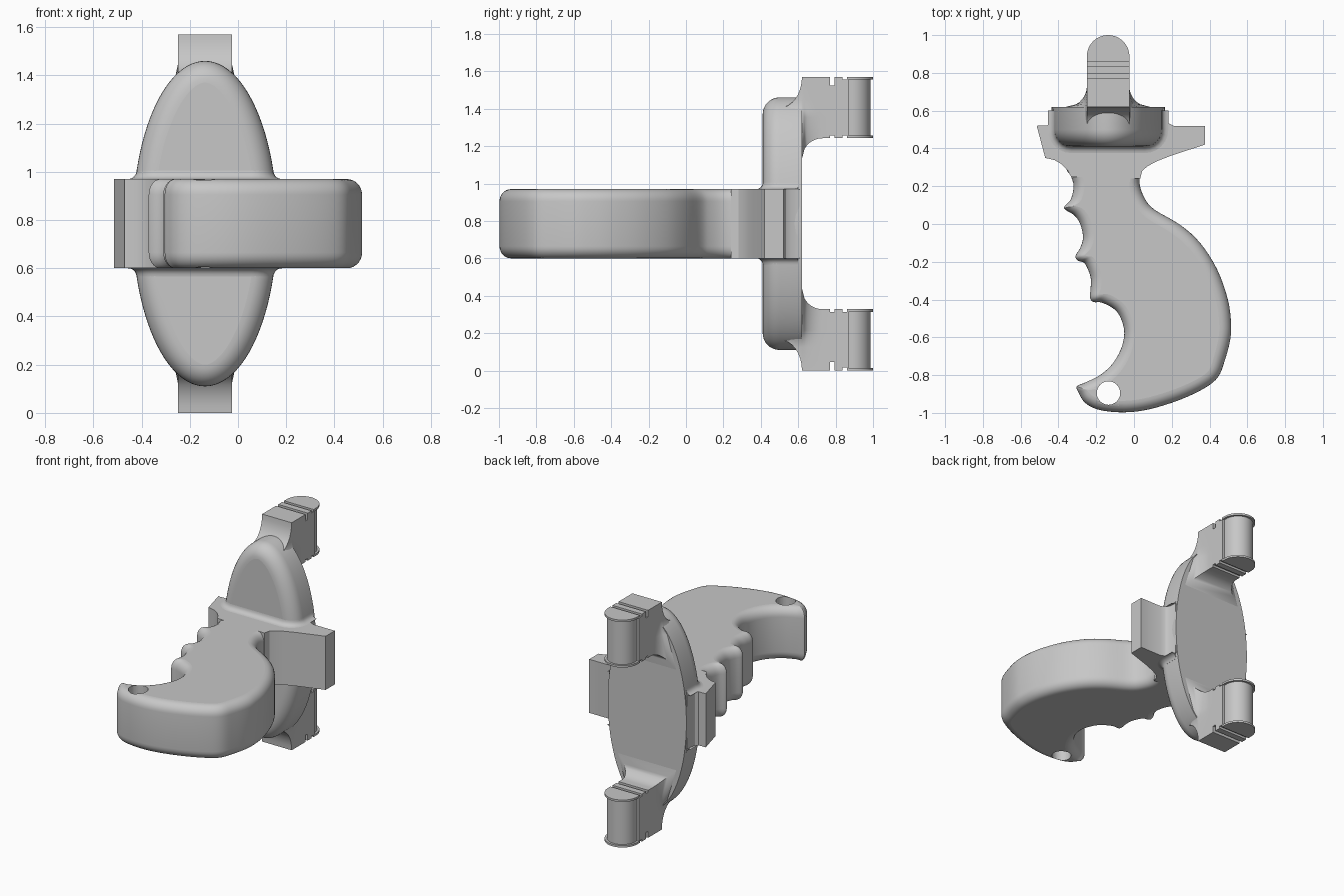
import bpy, bmesh
from math import sin, cos, pi, sqrt, radians
from mathutils import Vector

CX, CZ = -0.137, 0.785      # centre line of the plate and arms
HALF = 0.185                # half thickness of the grip

if "Cube" in bpy.data.objects:
    bpy.data.objects.remove(bpy.data.objects["Cube"], do_unlink=True)

grey = bpy.data.materials.new("light grey")
grey.use_nodes = True
grey.diffuse_color = (0.57, 0.57, 0.57, 1)
grey.node_tree.nodes["Principled BSDF"].inputs["Base Color"].default_value = grey.diffuse_color


def loft(name, rings):
    """Skin a stack of equal rings, cap both ends, and face everything outward."""
    bm = bmesh.new()
    rows = [[bm.verts.new(p) for p in ring] for ring in rings]
    n = len(rows[0])
    for a, b in zip(rows, rows[1:]):
        for i in range(n):
            j = (i + 1) % n
            bm.faces.new((a[i], a[j], b[j], b[i]))
    bm.faces.new(reversed(rows[0]))
    bm.faces.new(rows[-1])
    if bm.calc_volume(signed=True) < 0:
        bmesh.ops.reverse_faces(bm, faces=bm.faces)
    mesh = bpy.data.meshes.new(name)
    bm.to_mesh(mesh)
    bm.free()
    obj = bpy.data.objects.new(name, mesh)
    bpy.context.collection.objects.link(obj)
    mesh.materials.append(grey)
    return obj


def prism(name, outline, z0, z1):
    return loft(name, [[(x, y, z) for x, y in outline] for z in (z0, z1)])


def activate(obj):
    bpy.ops.object.select_all(action="DESELECT")
    obj.select_set(True)
    bpy.context.view_layer.objects.active = obj


def smooth(obj, angle=35):
    activate(obj)
    bpy.ops.object.shade_smooth_by_angle(angle=radians(angle))
    for face in obj.data.polygons:
        if len(face.vertices) > 4:
            face.use_smooth = False


def spline(points, steps):
    """Closed smooth curve through the points."""
    pts = [Vector(p) for p in points]
    n, out = len(pts), []
    for i in range(n):
        a, b, c, d = (pts[(i + k) % n] for k in (-1, 0, 1, 2))
        for s in range(steps):
            t = s / steps
            out.append(0.5 * (2 * b + (c - a) * t + (2 * a - 5 * b + 4 * c - d) * t * t
                              + (3 * b - a - 3 * c + d) * t ** 3))
    return out


# Grip: finger grooves down one side, rounded palm swell on the other
left_side = [(-.37, .45), (-.36, .3), (-.335, .255), (-.32, .2), (-.335, .13), (-.37, .09),
             (-.355, .07), (-.315, .045), (-.285, 0), (-.27, -.07), (-.285, -.127),
             (-.31, -.17), (-.295, -.195), (-.26, -.21), (-.23, -.28), (-.23, -.345),
             (-.233, -.39), (-.215, -.413), (-.165, -.418)]
hook = [(-.09, -.465), (-.053, -.555), (-.063, -.645), (-.11, -.735), (-.18, -.8),
        (-.26, -.84), (-.303, -.86), (-.29, -.9), (-.255, -.95), (-.18, -.985)]
palm = [(-.05, -.997), (.085, -.98), (.245, -.93), (.375, -.868), (.445, -.81), (.48, -.725),
        (.508, -.62), (.514, -.53), (.497, -.4), (.44, -.24), (.35, -.1), (.245, -.005),
        (.11, .075), (.06, .13), (.03, .21), (.04, .29), (.08, .45)]
outline = spline(left_side + hook + palm, 4)
count = len(outline)
normals = []
for i in range(count):
    t = (outline[(i + 1) % count] - outline[i - 1]).normalized()
    normals.append(Vector((-t.y, t.x)))
# Averaged inward directions keep the rounded rim from folding at ridges and hook tip
for _ in range(40):
    normals = [(normals[i - 1] + normals[i] + normals[(i + 1) % count]) / 3 for i in range(count)]

RIM, STEPS = 0.065, 7
levels = []
for k in range(STEPS + 1):
    a = pi / 2 * k / STEPS
    levels.append((RIM * (1 - cos(a)), HALF - RIM + RIM * sin(a)))
levels = [(d, -h) for d, h in reversed(levels)] + levels
grip = loft("grip", [[(p.x + q.x * d, p.y + q.y * d, CZ + h) for p, q in zip(outline, normals)]
                     for d, h in levels])

# Lanyard hole through the hook of the grip
ring = [(-.135 + .062 * cos(2 * pi * i / 48), -.895 + .062 * sin(2 * pi * i / 48)) for i in range(48)]
cutter = prism("hole_cutter", ring, 0.4, 1.2)
cutter.hide_render = True
hole = grip.modifiers.new("lanyard_hole", "BOOLEAN")
hole.operation, hole.object, hole.solver = "DIFFERENCE", cutter, "MANIFOLD"
activate(grip)
bpy.ops.object.modifier_apply(modifier=hole.name)
bpy.data.objects.remove(cutter, do_unlink=True)
smooth(grip)

# Crossbar with a short lug on one side and a long one on the other
bar = [(-.515, .52), (-.47, .35), (-.42, .338), (-.385, .318), (-.352, .285), (-.333, .25),
       (.033, .24), (.043, .28), (.07, .305), (.12, .332), (.2, .363), (.375, .42),
       (.375, .52), (.21, .52), (.18, .535), (.165, .56), (.16, .61),
       (-.435, .61), (-.438, .56), (-.445, .535), (-.46, .522)]
smooth(prism("crossbar", bar, CZ - HALF, CZ + HALF), 30)

# Oval plate with a rounded front edge
PW, PH, EDGE = 0.3, 0.675, 0.09
sections = [(0.62, 0), (0.5, 0)]
for k in range(1, 9):
    a = pi / 2 * k / 8
    sections.append((0.5 - EDGE * sin(a), EDGE * (1 - cos(a))))
rings = []
for y, inset in sections:
    row = []
    for i in range(96):
        a = 2 * pi * i / 96
        n = Vector((cos(a) / PW, sin(a) / PH)).normalized()
        row.append((CX + PW * cos(a) - inset * n.x, y, CZ + PH * sin(a) - inset * n.y))
    rings.append(row)
smooth(loft("oval_plate", rings))

# Everything below exists once at the top and once, mirrored, at the bottom
for side, s in (("upper", 1), ("lower", -1)):

    # Concave blend between the plate and the crossbar
    rings = []
    for k in range(6):
        a = pi / 2 * k / 5
        e = 0.035 * (1 - sin(a))
        z = CZ + s * (HALF + 0.035 * (1 - cos(a)))
        row = [(CX - .284 - e, .6, z)]
        for sign, start in ((-1, 0), (1, pi / 2)):
            for i in range(7):
                t = pi + start + pi / 2 * i / 6
                row.append((CX + sign * .194 + (EDGE + e) * cos(t), .5 + (EDGE + e) * sin(t), z))
        rings.append(row + [(CX + .284 + e, .6, z)])
    smooth(loft(side + "_plate_blend", rings))

    # Arm stations: distance back, flare, top height, bottom height
    W, TOP, LOW, R = 0.1125, 0.785, 0.457, 0.11
    stations = []
    for k in range(9):
        t = sin(pi / 2 * k / 8)
        stations.append((.5 + .12 * t, R, TOP - .165 * sqrt(max(0, 1 - t * t)), LOW - R))
    for k in range(1, 9):
        t = 1 - k / 8
        f = R * (1 - sqrt(1 - t * t))
        stations.append((.73 - R * t, f, TOP, LOW - f))
    # Two grooves, a deep one and a shallow one
    for y0, y1, deep, shallow in ((.77, .795, .045, .015), (.837, .86, .015, .015)):
        stations += [(y0, 0, TOP, LOW), (y0, 0, TOP - deep, LOW + shallow),
                     (y1, 0, TOP - deep, LOW + shallow), (y1, 0, TOP, LOW)]
    stations.append((.868, 0, TOP, LOW))
    rings = []
    for y, f, top, low in stations:
        half = [(W, top), (W, min(.66, top - .005)), (W + .1 * f, .608), (W + .38 * f, .57),
                (W + f, low)]
        row = half + [(-x, z) for x, z in reversed(half)]
        rings.append([(CX + x, y, CZ + s * z) for x, z in row])
    smooth(loft(side + "_arm", rings), 40)

    # Rounded end post between two thin flanges
    def rounded_end(name, r, low, high):
        shape = [(CX - r, .86), (CX + r, .86)]
        shape += [(CX + r * cos(pi * i / 32), .8875 + r * sin(pi * i / 32)) for i in range(33)]
        smooth(prism(name, shape, CZ + s * low, CZ + s * high))

    rounded_end(side + "_end_post", .098, LOW + .005, TOP - .005)
    rounded_end(side + "_outer_flange", W, TOP - .014, TOP)
    rounded_end(side + "_inner_flange", W, LOW, LOW + .014)
